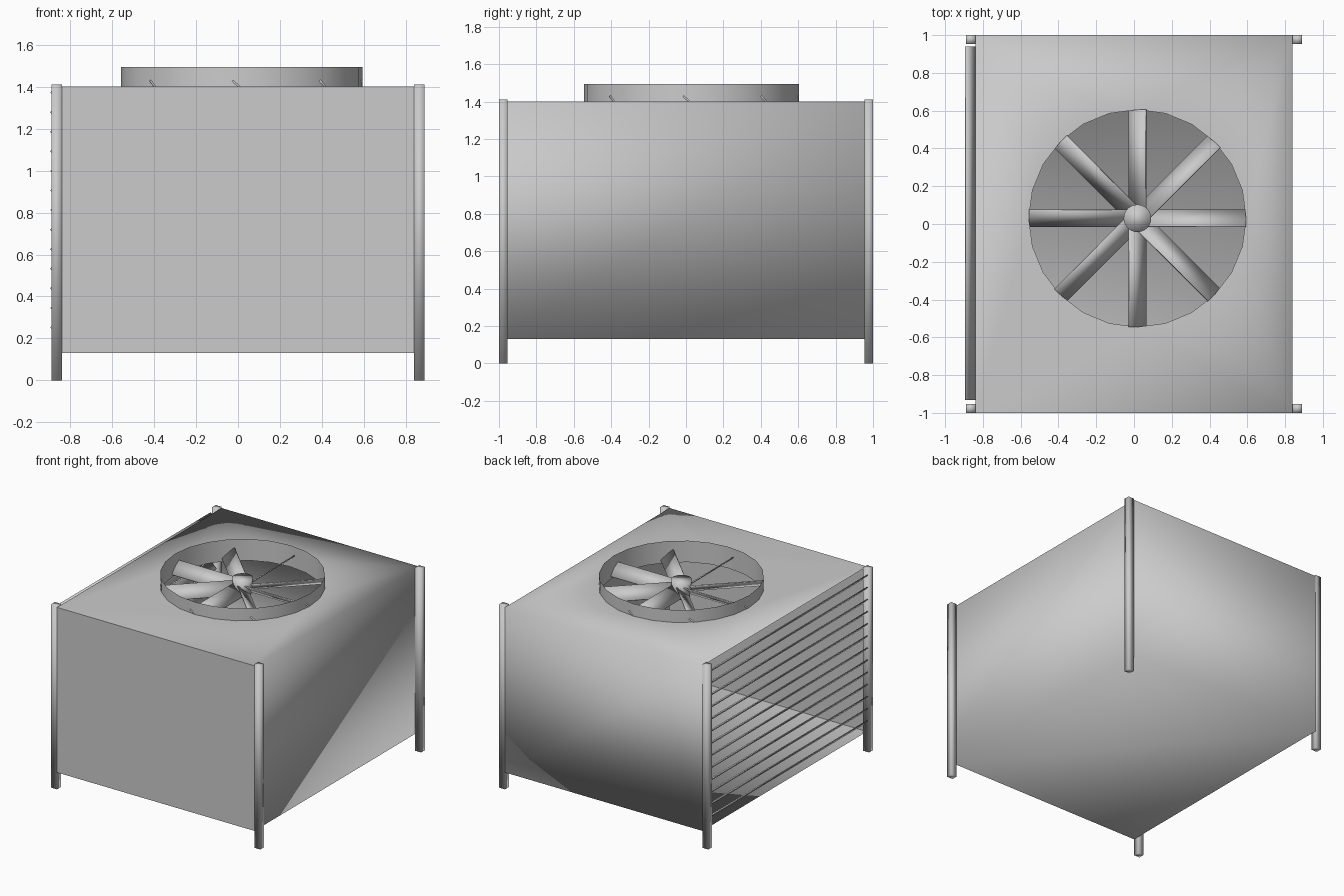
import bpy, bmesh, math
from mathutils import Matrix, Vector

if "Cube" in bpy.data.objects:
    bpy.data.objects.remove(bpy.data.objects["Cube"])

metal = bpy.data.materials.new("grey_metal")
metal.use_nodes = True
GREY = (0.6, 0.6, 0.6, 1)
metal.diffuse_color = GREY
metal.node_tree.nodes["Principled BSDF"].inputs["Base Color"].default_value = GREY

HX, HY, BOTTOM, TOP = 0.84, 1.0, 0.13, 1.40
FAN = Vector((0.018, 0.03, 1.39))
RADIUS, SIDES = 0.575, 24


def finish(name, bm, smooth=True):
    mesh = bpy.data.meshes.new(name)
    for face in bm.faces:
        face.smooth = smooth
    bm.to_mesh(mesh)
    bm.free()
    mesh.materials.append(metal)
    obj = bpy.data.objects.new(name, mesh)
    bpy.context.collection.objects.link(obj)
    return obj


def box(name, size, matrix):
    bm = bmesh.new()
    bmesh.ops.create_cube(bm, size=1, matrix=matrix @ Matrix.Diagonal((*size, 1)))
    return finish(name, bm)


def ring(bm, z):
    return [bm.verts.new((FAN.x + RADIUS * math.cos(a), FAN.y + RADIUS * math.sin(a), z))
            for a in (2 * math.pi * i / SIDES for i in range(SIDES))]


# Casing: folded sheet, open on the louvred side, with a round hole in the top
bm = bmesh.new()
corners = [(-HX, -HY), (HX, -HY), (HX, HY), (-HX, HY)]
low = [bm.verts.new((x, y, BOTTOM)) for x, y in corners]
high = [bm.verts.new((x, y, TOP)) for x, y in corners]
bm.faces.new(low[::-1])
bm.faces.new((low[1], low[2], high[2]))
bm.faces.new((low[1], high[2], high[1]))
bm.faces.new((low[2], low[3], high[3], high[2]))
hole = ring(bm, TOP)
rim = []
for loop in (high, hole):
    for a, b in zip(loop, loop[1:] + loop[:1]):
        rim.append(bm.edges.get((a, b)) or bm.edges.new((a, b)))
bmesh.ops.triangle_fill(bm, edges=rim, use_beauty=True, normal=(0, 0, 1))
bmesh.ops.recalc_face_normals(bm, faces=bm.faces)
if bm.faces[0].normal.z > 0:
    bmesh.ops.reverse_faces(bm, faces=bm.faces)
finish("casing", bm)

# Flat front panel
bm = bmesh.new()
bm.faces.new([bm.verts.new(p) for p in ((-HX, -HY, BOTTOM), (HX, -HY, BOTTOM),
                                        (HX, -HY, TOP), (-HX, -HY, TOP))])
finish("front_panel", bm, smooth=False)

# Corner posts
for side, sx in (("left", 1), ("right", -1)):
    for end, sy in (("front", -1), ("back", 1)):
        box(f"{end}_{side}_post", (0.05, 0.046, 1.41),
            Matrix.Translation((sx * 0.865, sy * 0.977, 0.705)))

# Louvre slats, outer edge raised
SLATS = 13
for i in range(SLATS):
    z = 0.23 + i * (1.35 - 0.23) / (SLATS - 1)
    box(f"louvre_slat_{i + 1}", (0.07, 1.87, 0.008),
        Matrix.Translation((-0.868, 0.004, z)) @ Matrix.Rotation(math.radians(45), 4, "Y"))

# Fan shroud
bm = bmesh.new()
lower, upper = ring(bm, 1.33), ring(bm, 1.495)
for i in range(SIDES):
    j = (i + 1) % SIDES
    bm.faces.new((lower[i], lower[j], upper[j], upper[i]))
finish("fan_shroud", bm)

# Fan hub
bm = bmesh.new()
bmesh.ops.create_cone(bm, cap_ends=True, segments=SIDES, radius1=0.06, radius2=0.073,
                      depth=0.13, matrix=Matrix.Translation(FAN + Vector((0, 0, 0.01))))
finish("fan_hub", bm)

# Pitched fan blades
for i in range(8):
    box(f"fan_blade_{i + 1}", (0.53, 0.118, 0.008),
        Matrix.Translation(FAN) @ Matrix.Rotation(i * math.pi / 4, 4, "Z")
        @ Matrix.Translation((0.31, 0, 0)) @ Matrix.Rotation(math.radians(-41), 4, "X"))
